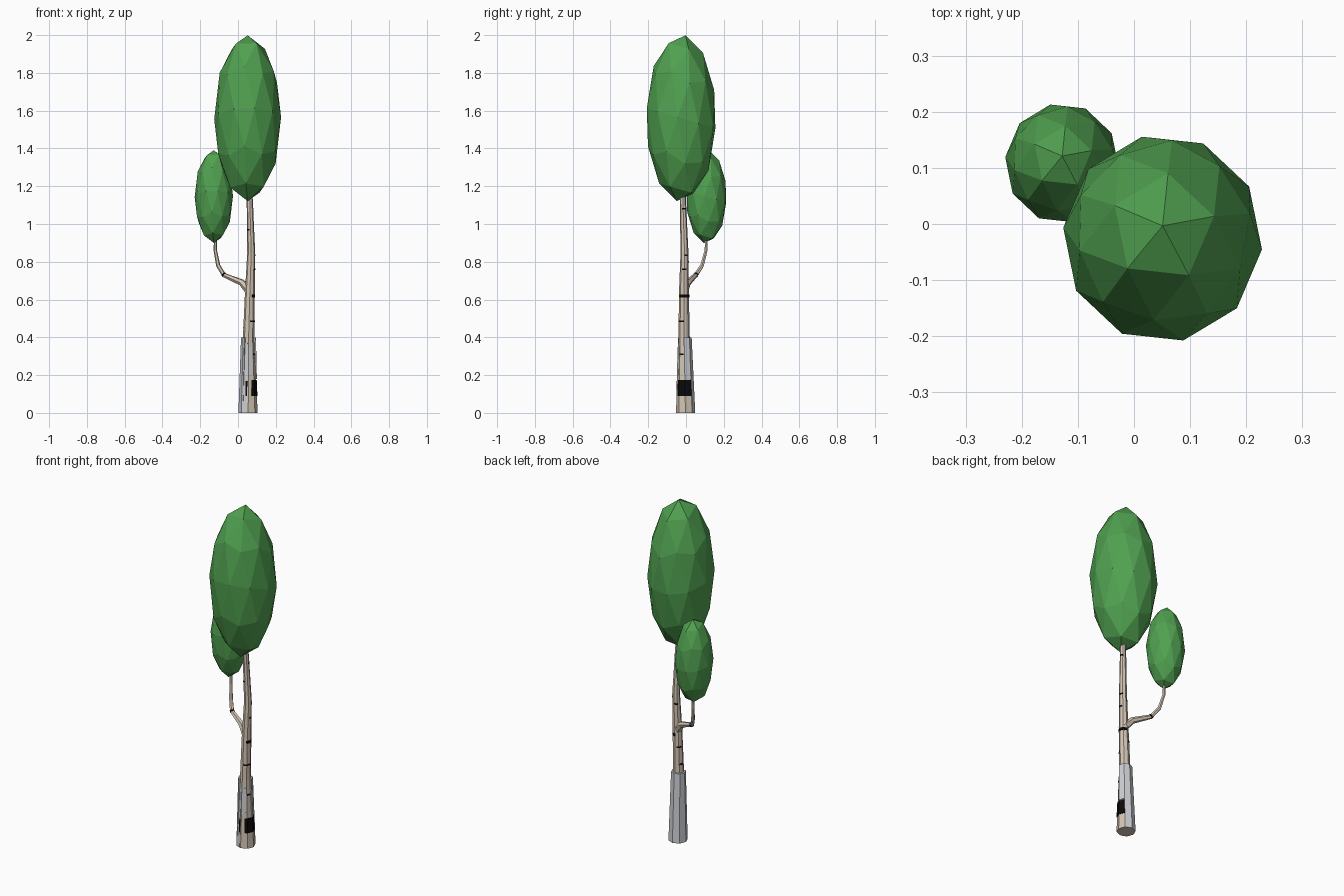
import bpy, bmesh, math
from mathutils import Vector, Matrix

if "Cube" in bpy.data.objects:
    bpy.data.objects.remove(bpy.data.objects["Cube"], do_unlink=True)


def material(name, rgb):
    m = bpy.data.materials.new(name)
    m.use_nodes = True
    m.diffuse_color = (*rgb, 1)
    bsdf = next(n for n in m.node_tree.nodes if n.type == "BSDF_PRINCIPLED")
    bsdf.inputs["Base Color"].default_value = (*rgb, 1)
    return m


LEAF = material("leaf green", (0.08, 0.35, 0.08))
BARK = material("pale bark", (0.66, 0.56, 0.46))
BLACK = material("bark black", (0.003, 0.003, 0.003))
GREY = material("bark grey", (0.6, 0.62, 0.65))


def finish(bm, name, mat):
    bmesh.ops.recalc_face_normals(bm, faces=bm.faces)
    mesh = bpy.data.meshes.new(name)
    bm.to_mesh(mesh)
    bm.free()
    mesh.materials.append(mat)
    ob = bpy.data.objects.new(name, mesh)
    bpy.context.collection.objects.link(ob)
    return ob


def tube(name, path, sides, mat, level=False):
    """Faceted tube through (x, y, z, radius) points."""
    bm = bmesh.new()
    pts = [Vector(p[:3]) for p in path]
    rings = []
    for i, p in enumerate(path):
        along = pts[min(i + 1, len(pts) - 1)] - pts[max(i - 1, 0)]
        turn = Matrix.Identity(3) if level else \
            Vector((0, 0, 1)).rotation_difference(along).to_matrix()
        rings.append([bm.verts.new(pts[i] + turn @ Vector(
            (p[3] * math.cos(math.tau * k / sides),
             p[3] * math.sin(math.tau * k / sides), 0)))
            for k in range(sides)])
    for a, b in zip(rings, rings[1:]):
        for k in range(sides):
            n = (k + 1) % sides
            bm.faces.new((a[k], a[n], b[n], b[k]))
    bm.faces.new(rings[0])
    bm.faces.new(rings[-1])
    return finish(bm, name, mat)


# Trunk and side branch
TRUNK = [(0.054, -0.003, 0, 0.05), (0.056, -0.01, 0.4, 0.03),
         (0.063, -0.011, 0.64, 0.026), (0.07, -0.008, 0.85, 0.021),
         (0.06, -0.019, 1.2, 0.015)]
tube("trunk", TRUNK, 8, BARK, level=True)
tube("branch", [(0.065, -0.01, 0.64, 0.024), (0.02, 0.01, 0.69, 0.018),
                (-0.075, 0.052, 0.73, 0.012), (-0.105, 0.085, 0.78, 0.011),
                (-0.12, 0.106, 0.86, 0.009), (-0.12, 0.11, 0.96, 0.007)], 6, BARK)


def on_trunk(angle, z, offset):
    """Point on the eight-sided trunk surface, pushed out by offset."""
    for a, b in zip(TRUNK, TRUNK[1:]):
        if a[2] <= z <= b[2]:
            t = (z - a[2]) / (b[2] - a[2])
            x, y, _, r = (u + (v - u) * t for u, v in zip(a, b))
            break
    half = math.radians(22.5)
    r = (r + offset) * math.cos(half) / math.cos(math.radians(angle % 45) - half)
    a = math.radians(angle)
    return Vector((x + r * math.cos(a), y + r * math.sin(a), z))


def patch(name, start, end, low, high, mat, out_low=0.002, out_high=0.002):
    """Thin solid plate wrapped round part of the trunk."""
    angles = [start] + [k * 45 for k in range(-8, 9) if start < k * 45 < end] + [end]
    bm = bmesh.new()
    loops = [[bm.verts.new(on_trunk(a, z, o)) for z, o in
              ((low, -0.003), (low, out_low), (high, out_high), (high, -0.003))]
             for a in angles]
    for p, q in zip(loops, loops[1:]):
        for i in range(4):
            j = (i + 1) % 4
            bm.faces.new((p[i], p[j], q[j], q[i]))
    bm.faces.new(loops[0])
    bm.faces.new(loops[-1])
    return finish(bm, name, mat)


# Grey bark sheath round the back and right of the foot
patch("sheath_back", 45, 235, 0, 0.4, GREY, 0.002, 0.01)
patch("sheath_side", -5, 45, 0.18, 0.4, GREY, 0.004, 0.009)
patch("sheath_front", 235, 262, 0, 0.37, GREY)
patch("sheath_strip", 268, 305, 0.2, 0.35, GREY)

# Black scar near the foot and short marks up the trunk
patch("scar", -65, 65, 0.09, 0.175, BLACK, 0.003, 0.003)
patch("front_scar", 250, 262, 0.09, 0.17, BLACK, 0.004, 0.004)
MARKS = [(-60, 100, 0.62, 0.016), (-80, 0, 0.485, 0.008), (-45, 10, 0.31, 0.008),
         (-30, 30, 0.76, 0.008), (0, 50, 0.835, 0.007), (200, 250, 0.97, 0.007),
         (-20, 60, 1.08, 0.008), (110, 170, 0.55, 0.008), (90, 150, 0.8, 0.008),
         (140, 190, 0.45, 0.008)]
for i, (start, end, z, tall) in enumerate(MARKS):
    patch(f"bark_mark_{i + 1}", start, end, z - tall / 2, z + tall / 2, BLACK)
tube("branch_mark", [(-0.071, 0.05, 0.728, 0.0138), (-0.077, 0.054, 0.734, 0.0135)], 6, BLACK)


# Faceted leaf crowns, leaning slightly to the back
def crown(name, centre, size):
    bm = bmesh.new()
    bmesh.ops.create_icosphere(bm, subdivisions=2, radius=1)
    turn = Matrix.Rotation(math.radians(-7), 4, "X") @ \
        Matrix.Rotation(math.radians(12), 4, "Z")
    bm.transform(Matrix.Translation(centre) @ Matrix.Diagonal((*size, 1)) @ turn)
    return finish(bm, name, LEAF)


crown("main_crown", (0.051, -0.026, 1.56), (0.178, 0.187, 0.442))
crown("small_crown", (-0.128, 0.108, 1.145), (0.102, 0.108, 0.247))
